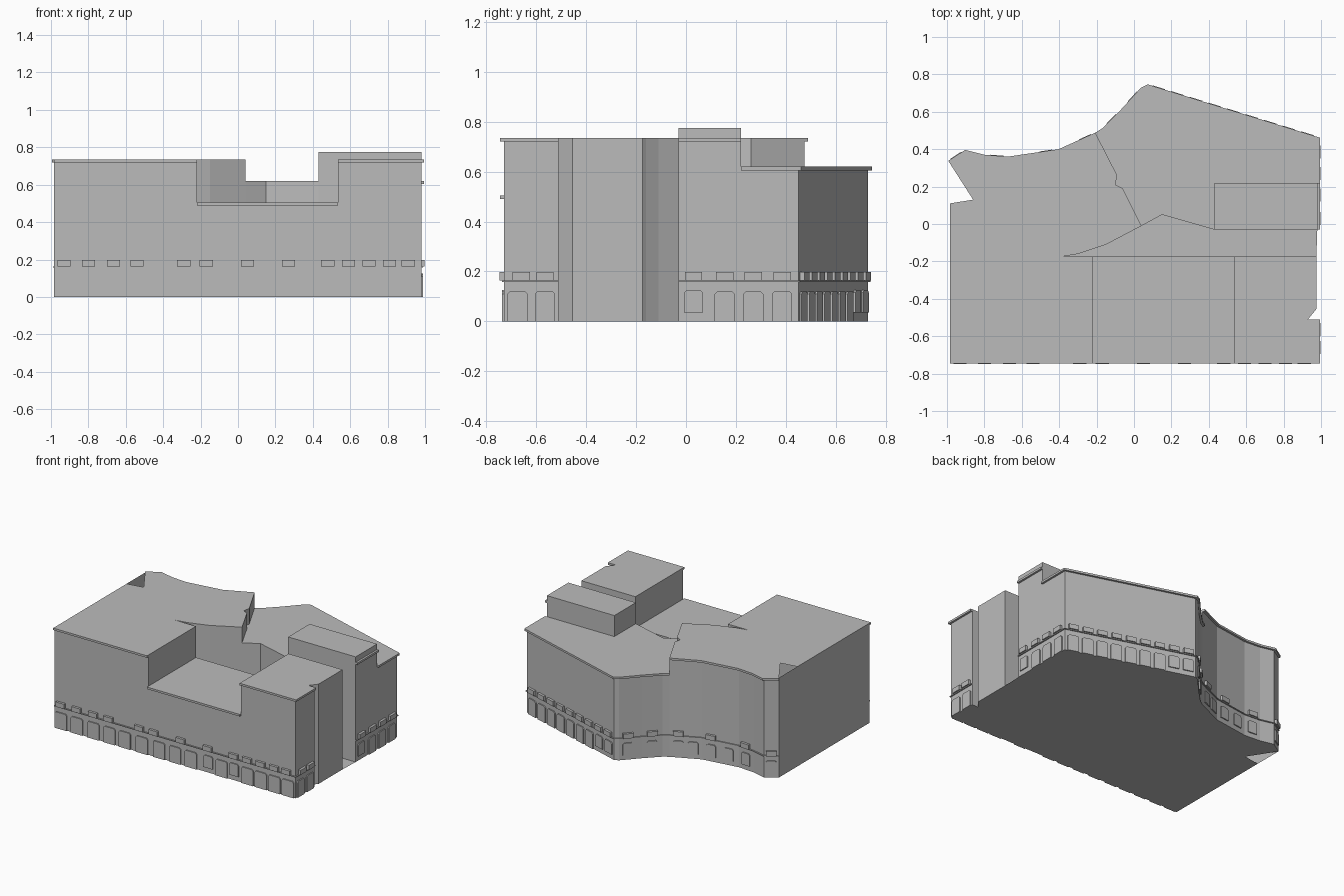
import bpy, bmesh
from mathutils import Vector

cube = bpy.data.objects.get("Cube")
if cube:
    bpy.data.objects.remove(cube)

stone = bpy.data.materials.new("light_grey_stone")
stone.use_nodes = True
GREY = (0.5, 0.5, 0.5, 1)
stone.diffuse_color = GREY
stone.node_tree.nodes["Principled BSDF"].inputs["Base Color"].default_value = GREY


def finish(name, bm):
    mesh = bpy.data.meshes.new(name)
    bm.to_mesh(mesh)
    bm.free()
    mesh.materials.append(stone)
    obj = bpy.data.objects.new(name, mesh)
    bpy.context.collection.objects.link(obj)
    return obj


def face(bm, pts):
    return bm.faces.new([bm.verts.new(p) for p in pts])


def plate(bm, outline, z):
    face(bm, [(x, y, z) for x, y in outline])


def block(name, outline, z0, z1, roof=None):
    """Upright walls round a counter-clockwise outline, with a flat roof."""
    bm = bmesh.new()
    for (ax, ay), (bx, by) in zip(outline, outline[1:] + outline[:1]):
        face(bm, [(ax, ay, z0), (bx, by, z0), (bx, by, z1), (ax, ay, z1)])
    plate(bm, roof or outline, z1)
    return finish(name, bm)


def band(name, path, z0, z1, depth):
    """Mitred ledge along a path, standing out to its right-hand side."""
    pts = [Vector(p) for p in path]
    dirs = [(b - a).normalized() for a, b in zip(pts, pts[1:])]
    outer = []
    for i, p in enumerate(pts):
        d0, d1 = dirs[max(i - 1, 0)], dirs[min(i, len(dirs) - 1)]
        n0, n1 = Vector((d0.y, -d0.x)), Vector((d1.y, -d1.x))
        outer.append(p + (n0 + n1) * depth / (1 + n0.dot(n1)))
    bm = bmesh.new()
    rings = []
    for p, q in zip(pts, outer):
        rings.append([bm.verts.new((v.x, v.y, z))
                      for v, z in ((p, z0), (q, z0), (q, z1), (p, z1))])
    for r, s in zip(rings, rings[1:]):
        for k in range(4):
            m = (k + 1) % 4
            bm.faces.new([r[k], s[k], s[m], r[m]])
    bm.faces.new(rings[0])
    bm.faces.new(rings[-1][::-1])
    bmesh.ops.recalc_face_normals(bm, faces=bm.faces)
    return finish(name, bm)


def panels(name, a, b, spots, width, z0, z1, depth, chamfer=0.0):
    """Raised panels at distances along the wall from a to b."""
    a, b = Vector(a), Vector(b)
    d = (b - a).normalized()
    n = Vector((d.y, -d.x))
    h, c = width / 2, chamfer
    shape = [(-h, z0), (h, z0), (h, z1 - c), (h - c, z1), (c - h, z1), (-h, z1 - c)]
    if not c:
        shape = [(-h, z0), (h, z0), (h, z1), (-h, z1)]
    bm = bmesh.new()
    for s in spots:
        mid = a + d * s
        back = [bm.verts.new((*(mid + d * u), z)) for u, z in shape]
        front = [bm.verts.new((*(mid + d * u + n * depth), z)) for u, z in shape]
        bm.faces.new(front)
        for k in range(len(shape)):
            m = (k + 1) % len(shape)
            bm.faces.new([back[k], back[m], front[m], front[k]])
    bmesh.ops.recalc_face_normals(bm, faces=bm.faces)
    return finish(name, bm)


def doors(name, a, b, spots, width=0.09):
    panels(name + "_doors", a, b, spots, width, 0, 0.12, 0.008, 0.01)


def windows(name, a, b, spots, width=0.075):
    panels(name + "_windows", a, b, spots, width, 0.035, 0.125, 0.008, 0.01)


def balconies(name, a, b, spots, width=0.07):
    panels(name + "_balconies", a, b, spots, width, 0.163, 0.198, 0.018)


# Outlines
F, R, M = -0.73, 0.98, -0.175
HIGH, MID, LOW = 0.735, 0.62, 0.505
court_curve = [(-0.39, M), (-0.30, -0.16), (-0.15, -0.11), (0.04, -0.01)]
party_line = [(0.04, -0.01), (-0.06, 0.19), (-0.10, 0.21), (-0.09, 0.26), (-0.20, 0.475)]
back_curve = [(-0.20, 0.475), (-0.40, 0.385), (-0.675, 0.345), (-0.80, 0.355),
              (-0.90, 0.38), (-0.985, 0.325)]
corner_curve = [(0.075, 0.73), (0.045, 0.715), (-0.06, 0.60), (-0.16, 0.50), (-0.20, 0.475)]
notch = [(-0.86, 0.13), (-0.985, 0.11)]
right_slot = [(R, -0.51), (0.93, -0.51), (0.975, -0.455), (0.975, M)]
slant = [(R, 0.45), (0.075, 0.73)]

# Main blocks
left_walls = [(-0.985, F), (-0.22, F), (-0.22, M)] + court_curve + party_line[1:] + back_curve[1:]
block("left_block", left_walls, 0, HIGH, left_walls + notch)
block("low_front_block", [(-0.22, F), (0.535, F), (0.535, M), (-0.22, M)], 0, LOW)
block("right_block", [(0.535, F), (R, F)] + right_slot + [(0.535, M)], 0, HIGH)
block("back_block", [(0.04, -0.01), (0.15, 0.05), (0.43, -0.03), (R, -0.03), slant[0]]
      + corner_curve + party_line[-2:0:-1], 0, MID)
block("raised_back_block", [(0.43, -0.03), (R, -0.03), (R, 0.22), (0.43, 0.22)], MID, 0.775)

# Ground plate, also the court floor
bm = bmesh.new()
plate(bm, [(-0.985, F), (R, F)] + right_slot + [(R, -0.03), slant[0]]
      + corner_curve + back_curve[1:] + notch, 0.0)
finish("ground_plate", bm)

# Roof cornices
for name, path, top in (
        ("left_front_cornice", [(-0.985, F), (-0.22, F)], HIGH),
        ("low_front_cornice", [(-0.22, F), (0.535, F)], LOW),
        ("right_cornice", [(0.535, F), (R, F), (R, -0.51)], HIGH),
        ("raised_block_cornice", [(R, -0.03), (R, 0.22)], HIGH),
        ("back_cornice", [(R, 0.22), slant[0]] + corner_curve, MID),
        ("back_curve_cornice", back_curve, HIGH)):
    band(name, path, top - 0.015, top, 0.015)

# Thin string course below the balconies
band("front_ledge", [(-0.985, F), (R, F), (R, -0.51)], 0.157, 0.163, 0.008)
band("back_ledge", [(R, -0.03), slant[0]] + corner_curve + back_curve[1:], 0.157, 0.163, 0.008)

# Front openings, measured from the middle
front = ((0, F), (1, F))
doors("front", *front, [-0.93, -0.80, -0.665, -0.535, -0.41, -0.27, -0.13, 0, 0.13,
                        0.38, 0.59, 0.70, 0.81, 0.92], 0.095)
windows("front", *front, [0.27, 0.48])
balconies("front", *front, [-0.93, -0.80, -0.665, -0.54, -0.29, -0.17, 0.05, 0.27,
                            0.48, 0.59, 0.70, 0.81, 0.91])

# Right side openings
side = ((R, 0), (R, 1))
doors("right", *side, [-0.675, -0.565, 0.155, 0.27, 0.385], 0.08)
windows("right", *side, [0.03])
balconies("right", *side, [-0.66, -0.565, 0.03, 0.155, 0.27, 0.385])

# Slanted back wall openings
steps = [0.06 + 0.104 * i for i in range(9)]
doors("slant", *slant, steps[:7], 0.08)
windows("slant", *slant, steps[7:])
balconies("slant", *slant, steps)

# Curved back wall openings, one wall facet at a time
curved = corner_curve[1:] + back_curve[1:]
facets = {0: [0.06], 1: [0.07], 3: [0.06, 0.16], 4: [0.07, 0.20], 5: [0.06], 7: [0.05]}
for i, spots in facets.items():
    a, b = curved[i], curved[i + 1]
    windows(f"back_{i}", a, b, spots, 0.07)
    balconies(f"back_{i}", a, b, spots[:1])
